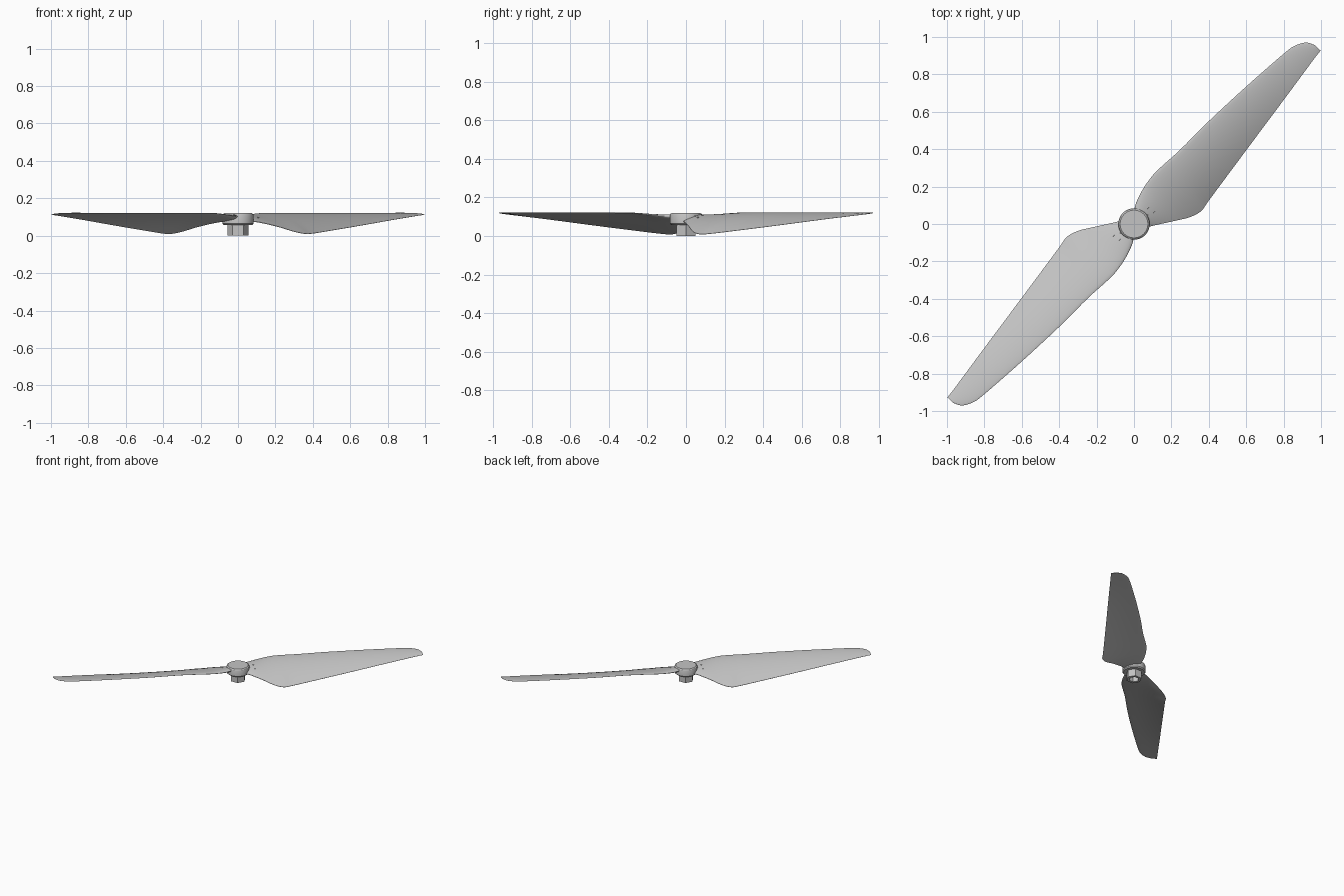
import bpy, bmesh, math
from mathutils import Vector, Matrix

if "Cube" in bpy.data.objects:
    bpy.data.objects.remove(bpy.data.objects["Cube"])

grey = bpy.data.materials.new("light grey plastic")
grey.use_nodes = True
COLOUR = (0.55, 0.55, 0.55, 1)
grey.diffuse_color = COLOUR
grey.node_tree.nodes["Principled BSDF"].inputs["Base Color"].default_value = COLOUR


def finish(name, bm, angle=40):
    bmesh.ops.recalc_face_normals(bm, faces=bm.faces)
    me = bpy.data.meshes.new(name)
    bm.to_mesh(me)
    bm.free()
    ob = bpy.data.objects.new(name, me)
    bpy.context.collection.objects.link(ob)
    me.materials.append(grey)
    bpy.ops.object.select_all(action="DESELECT")
    ob.select_set(True)
    bpy.context.view_layer.objects.active = ob
    bpy.ops.object.shade_smooth_by_angle(angle=math.radians(angle))
    return ob


def lathe(name, profile, sides, turn=0.0):
    """Revolve (radius, z) points; end points on the axis close the shape."""
    bm = bmesh.new()
    rings = []
    for r, z in profile:
        n = sides if r > 0 else 1
        rings.append([bm.verts.new((r * math.cos(turn + math.tau * i / sides),
                                    r * math.sin(turn + math.tau * i / sides), z))
                      for i in range(n)])
    for a, b in zip(rings, rings[1:]):
        for i in range(sides):
            j = (i + 1) % sides
            quad = [a[i % len(a)], a[j % len(a)], b[j % len(b)], b[i % len(b)]]
            bm.faces.new(list(dict.fromkeys(quad)))
    return finish(name, bm, 30)


# Hub cap with a softened rim, and the hollow faceted shaft socket below it
lathe("hub_cap", [(0, 0.058), (0.076, 0.058), (0.084, 0.066), (0.084, 0.108),
                  (0.081, 0.115), (0.074, 0.12), (0, 0.12)], 48)
lathe("shaft_socket", [(0, 0.05), (0.036, 0.05), (0.036, 0.0), (0.057, 0.0),
                       (0.057, 0.062), (0, 0.062)], 6)

# Blade stations: leading edge, trailing edge, half thickness
STATIONS = [
    ((0.00, 0.06, 0.103), (0.06, -0.02, 0.078), 0.015),
    ((0.01, 0.11, 0.103), (0.12, -0.005, 0.070), 0.014),
    ((0.05, 0.19, 0.109), (0.21, 0.015, 0.049), 0.011),
    ((0.10, 0.26, 0.117), (0.30, 0.037, 0.022), 0.009),
    ((0.15, 0.31, 0.120), (0.36, 0.070, 0.010), 0.008),
    ((0.25, 0.40, 0.121), (0.40, 0.125, 0.012), 0.007),
    ((0.40, 0.55, 0.121), (0.50, 0.260, 0.028), 0.006),
    ((0.60, 0.735, 0.121), (0.66, 0.475, 0.055), 0.005),
    ((0.80, 0.91, 0.121), (0.83, 0.703, 0.085), 0.004),
    ((0.86, 0.953, 0.121), (0.92, 0.825, 0.100), 0.004),
    ((0.92, 0.970, 0.120), (0.97, 0.892, 0.108), 0.003),
    ((0.965, 0.957, 0.118), (0.998, 0.927, 0.112), 0.002),
]


def spline(points, t):
    """Catmull-Rom through the points, t counted in stations."""
    i = min(int(t), len(points) - 2)
    f = t - i
    p0, p1, p2, p3 = (points[min(max(i + k, 0), len(points) - 1)] for k in (-1, 0, 1, 2))
    return 0.5 * (2 * p1 + (p2 - p0) * f + (2 * p0 - 5 * p1 + 4 * p2 - p3) * f ** 2
                  + (3 * p1 - p0 - 3 * p2 + p3) * f ** 3)


LEADS = [Vector(s[0]) for s in STATIONS]
TRAILS = [Vector(s[1]) for s in STATIONS]
THICK = [s[2] for s in STATIONS]


def surface(t, u, side):
    """Point at span t and chord u on the upper (1) or lower (-1) skin."""
    lead, trail = spline(LEADS, t), spline(TRAILS, t)
    p = lead.lerp(trail, u)
    camber = 0.6 * (lead.z - trail.z) * u * (1 - u)
    p.z += camber + side * spline(THICK, t) * (2.5 * math.sqrt(u) * (1 - u) + 0.12 * u)
    return p


def blade(name, turn):
    bm = bmesh.new()
    chord, steps = 14, 5
    us = [0.5 - 0.5 * math.cos(math.pi * i / chord) for i in range(chord + 1)]
    loops = []
    for k in range((len(STATIONS) - 1) * steps + 1):
        t = k / steps
        ring = [surface(t, u, 1) for u in us] + [surface(t, u, -1) for u in us[:0:-1]]
        loops.append([bm.verts.new(p) for p in ring])
    for a, b in zip(loops, loops[1:]):
        for i in range(len(a)):
            j = (i + 1) % len(a)
            bm.faces.new((a[i], a[j], b[j], b[i]))
    bm.faces.new(loops[0])
    bm.faces.new(loops[-1])
    # Small raised pips near the root
    for t, u in ((1.0, 0.55), (1.4, 0.4), (1.5, 0.6)):
        place = Matrix.Translation(surface(t, u, 1))
        bmesh.ops.create_cone(bm, cap_ends=True, segments=8, radius1=0.005,
                              radius2=0.004, depth=0.006, matrix=place)
    bm.transform(Matrix.Rotation(turn, 4, "Z"))
    return finish(name, bm, 50)


blade("left_blade", 0)
blade("right_blade", math.pi)
